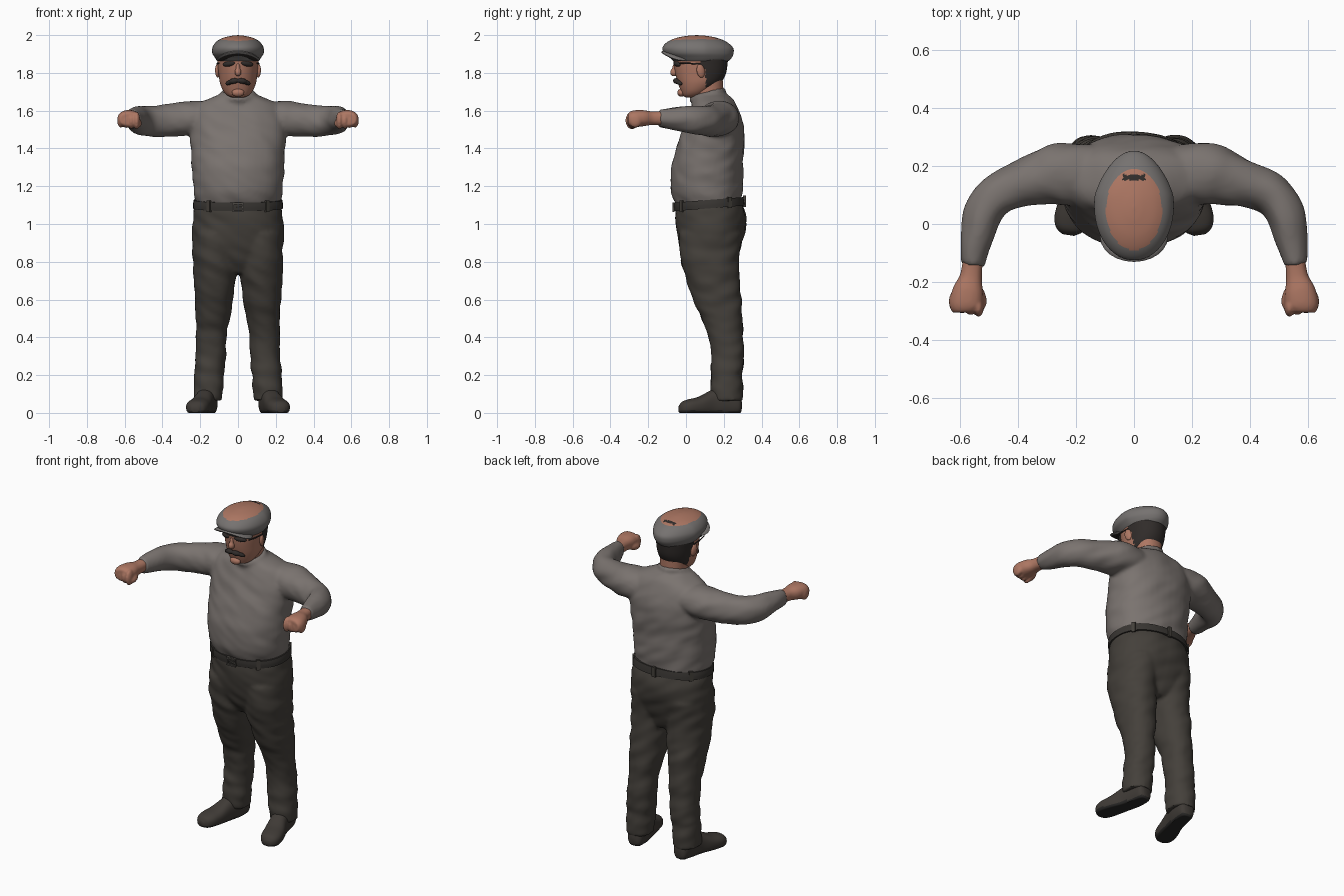
import bpy, bmesh, math
from mathutils import Vector, Matrix, Euler, noise

if "Cube" in bpy.data.objects:
    bpy.data.objects.remove(bpy.data.objects["Cube"])


def mat(name, rgb):
    m = bpy.data.materials.new(name)
    m.diffuse_color = (*rgb, 1)
    m.use_nodes = True
    m.node_tree.nodes["Principled BSDF"].inputs["Base Color"].default_value = m.diffuse_color
    return m


GREY = mat("grey wool", (0.195, 0.172, 0.160))
CAP = mat("cap grey", (0.180, 0.168, 0.162))
TROUSER = mat("dark trousers", (0.058, 0.051, 0.043))
LEATHER = mat("belt leather", (0.040, 0.036, 0.032))
SHOE = mat("shoe brown", (0.050, 0.043, 0.037))
SOLE = mat("sole black", (0.022, 0.021, 0.020))
SKIN = mat("skin", (0.42, 0.185, 0.125))
HAIR = mat("dark hair", (0.030, 0.025, 0.023))
METAL = mat("buckle", (0.075, 0.068, 0.060))


def loft(bm, secs, flat=True, side=1, n=40, power=2.2, steps=5):
    """Smooth closed tube through (x, y, z, half width, half depth) sections.
    flat: rings lie level; otherwise rings stand upright across a level path."""
    pts = [Vector(s) for s in secs]
    path = []
    for i in range(len(pts) - 1):
        p0, p1, p2 = pts[max(i - 1, 0)], pts[i], pts[i + 1]
        p3 = pts[min(i + 2, len(pts) - 1)]
        for k in range(steps):
            t = k / steps
            path.append(0.5 * (2 * p1 + (p2 - p0) * t + (2 * p0 - 5 * p1 + 4 * p2 - p3) * t * t
                               + (3 * p1 - p0 - 3 * p2 + p3) * t ** 3))
    path.append(pts[-1])
    rings = []
    for i, p in enumerate(path):
        u, v = Vector((1, 0, 0)), Vector((0, 1, 0))
        if not flat:
            d = path[min(i + 1, len(path) - 1)] - path[max(i - 1, 0)]
            u, v = Vector((d[1], -d[0], 0)).normalized(), Vector((0, 0, 1))
        ring = []
        for j in range(n):
            c, s = math.cos(math.tau * j / n), math.sin(math.tau * j / n)
            q = Vector(p[:3]) + u * p[3] * math.copysign(abs(c) ** (2 / power), c) \
                + v * p[4] * math.copysign(abs(s) ** (2 / power), s)
            ring.append(bm.verts.new((q.x * side, q.y, q.z)))
        rings.append(ring)
    for a, b in zip(rings, rings[1:]):
        for j in range(n):
            bm.faces.new((a[j], a[(j + 1) % n], b[(j + 1) % n], b[j]))
    bm.faces.new(rings[0])
    bm.faces.new(rings[-1])


def blob(bm, loc, size, rot=(0, 0, 0)):
    m = Matrix.LocRotScale(Vector(loc), Euler(rot), Vector(size))
    bmesh.ops.create_uvsphere(bm, u_segments=24, v_segments=14, radius=1, matrix=m)


def finish(name, bm, mats, rule=None, voxel=0, folds=0):
    """Make the object; optionally fuse its pieces, add cloth folds, colour by rule."""
    bmesh.ops.recalc_face_normals(bm, faces=bm.faces)
    me = bpy.data.meshes.new(name)
    bm.to_mesh(me)
    bm.free()
    ob = bpy.data.objects.new(name, me)
    bpy.context.collection.objects.link(ob)
    bpy.context.view_layer.objects.active = ob
    ob.select_set(True)
    if voxel:
        r = ob.modifiers.new("fuse", 'REMESH')
        r.mode, r.voxel_size = 'VOXEL', voxel
        s = ob.modifiers.new("soften", 'SMOOTH')
        s.factor, s.iterations = 0.5, 5
        for m in ("fuse", "soften"):
            bpy.ops.object.modifier_apply(modifier=m)
    me = ob.data
    if folds:
        moves = [v.normal * folds * noise.noise(Vector((v.co.x * 9, v.co.y * 9, v.co.z * 17 + v.co.x * 8)))
                 for v in me.vertices]
        for v, d in zip(me.vertices, moves):
            v.co += d
    me.materials.clear()
    for m in mats:
        me.materials.append(m)
    for p in me.polygons:
        p.material_index = rule(p.center) if rule else 0
    bpy.ops.object.shade_smooth_by_angle(angle=math.radians(50))
    ob.select_set(False)
    return ob


# Sweater: torso, both sleeves and the collar fused together
bm = bmesh.new()
loft(bm, [(0, .12, 1.10, .222, .172), (0, .112, 1.15, .232, .185), (0, .11, 1.2, .237, .192),
          (0, .112, 1.3, .245, .19), (0, .127, 1.4, .25, .18), (0, .145, 1.5, .255, .163),
          (0, .15, 1.58, .25, .138), (0, .148, 1.635, .21, .115), (0, .143, 1.665, .15, .1),
          (0, .13, 1.69, .085, .08)])
ARM = [(.12, .17, 1.56, .1, .085), (.25, .172, 1.56, .108, .093), (.32, .158, 1.553, .095, .09),
       (.40, .135, 1.546, .078, .084), (.475, .1, 1.545, .073, .079), (.522, .035, 1.55, .066, .074),
       (.545, -.06, 1.556, .055, .06), (.558, -.145, 1.56, .042, .046)]
for s in (-1, 1):
    loft(bm, ARM, flat=False, side=s, power=2)
for k in range(24):
    a = math.tau * k / 24
    blob(bm, (.08 * math.cos(a), .115 + .08 * math.sin(a), 1.685 + .025 * math.sin(a)), (.017, .017, .02))
finish("sweater", bm, [GREY], voxel=.011, folds=.006)

# Trousers: hips and two legs with gathered cuffs
bm = bmesh.new()
loft(bm, [(0, .12, 1.13, .222, .168), (0, .13, 1.05, .236, .186), (0, .133, .96, .243, .182),
          (0, .128, .87, .235, .16), (0, .13, .8, .2, .135), (0, .14, .74, .12, .1)])
LEG = [(.115, .13, .95, .12, .165), (.12, .125, .85, .119, .157), (.121, .135, .75, .115, .147),
       (.127, .165, .6, .101, .127), (.136, .2, .46, .085, .1), (.14, .21, .4, .083, .091),
       (.143, .22, .32, .08, .085), (.15, .218, .24, .081, .087), (.152, .216, .2, .077, .082),
       (.156, .215, .15, .081, .086), (.158, .215, .11, .077, .083), (.16, .217, .065, .078, .082)]
for s in (-1, 1):
    loft(bm, LEG, side=s)
finish("trousers", bm, [TROUSER], voxel=.011, folds=.007)

# Belt, higher at the back, with loops and buckle
bm = bmesh.new()
loft(bm, [(0, .125, 1.085, .238, .186), (0, .122, 1.108, .238, .186), (0, .12, 1.13, .234, .184)])
for v in bm.verts:
    v.co.z += .08 * (v.co.y - .15)
finish("belt", bm, [LEATHER])
bm = bmesh.new()
for a in (-130, -50, 35, 90, 145):
    c, s = math.cos(math.radians(a)), math.sin(math.radians(a))
    m = Matrix.LocRotScale(Vector((.238 * c, .122 + .188 * s, 1.105 + .015 * s)),
                           Euler((0, 0, math.radians(a))), Vector((.016, .022, .06)))
    bmesh.ops.create_cube(bm, size=1, matrix=m)
finish("belt_loops", bm, [TROUSER])
bm = bmesh.new()
for x, z, w, h in ((0, 1.108, .06, .009), (0, 1.068, .06, .009), (-.027, 1.088, .009, .046),
                   (.027, 1.088, .009, .046), (.008, 1.088, .03, .008)):
    bmesh.ops.create_cube(bm, size=1, matrix=Matrix.LocRotScale(
        Vector((x, -.066, z)), None, Vector((w, .012, h))))
finish("buckle", bm, [METAL])

# Shoes turned outwards, with flat soles
SHOE_PATH = [(.152, .293, .04, .025, .03), (.154, .275, .05, .045, .06), (.162, .21, .06, .052, .08),
             (.178, .14, .05, .052, .072), (.2, .07, .036, .06, .05), (.216, .015, .03, .06, .042),
             (.224, -.02, .025, .046, .034), (.227, -.038, .02, .02, .016)]
for s, label in ((-1, "right"), (1, "left")):
    bm = bmesh.new()
    loft(bm, SHOE_PATH, flat=False, side=s, power=2.4)
    for v in bm.verts:
        v.co.z = max(v.co.z, 0)
    finish(label + "_shoe", bm, [SHOE, SOLE], lambda c: int(c.z < .012))

    # Clenched hand: wrist, palm, four curled fingers and thumb
    bm = bmesh.new()
    loft(bm, [(.555, -.11, 1.56, .034, .038), (.563, -.18, 1.56, .038, .036),
              (.573, -.23, 1.56, .053, .043), (.58, -.28, 1.557, .058, .044),
              (.58, -.305, 1.555, .045, .034)], flat=False, side=s, power=2.3)
    for k in range(4):
        blob(bm, (s * (.537 + .028 * k), -.286 + .006 * k, 1.548), (.0185, .035, .047 - .003 * k))
    blob(bm, (s * .53, -.255, 1.535), (.02, .042, .022), (.2, 0, s * -.2))
    finish(label + "_hand", bm, [SKIN], voxel=.006)

# Neck
bm = bmesh.new()
loft(bm, [(0, .12, 1.62, .078, .075), (0, .115, 1.68, .074, .08), (0, .11, 1.76, .078, .085)])
finish("neck", bm, [SKIN])


# Head: skin in front, hair at the back and under the cap
def head_colour(c):
    back = c.y > .105 and c.z > 1.725
    sideburn = c.y > .075 and c.z > 1.82
    return int(back or sideburn or c.z > 1.868)


bm = bmesh.new()
loft(bm, [(0, .03, 1.67, .03, .03), (0, .038, 1.68, .055, .055), (0, .052, 1.705, .078, .08),
          (0, .07, 1.745, .095, .112), (0, .077, 1.79, .102, .132), (0, .078, 1.84, .107, .141),
          (0, .078, 1.89, .108, .142), (0, .078, 1.94, .09, .12)], n=72, steps=8, power=2.1)
finish("head", bm, [SKIN, HAIR], head_colour)

# Nose, ears, brows with spectacle lenses, moustache
bm = bmesh.new()
blob(bm, (0, -.063, 1.803), (.018, .022, .022))
blob(bm, (0, -.058, 1.825), (.012, .016, .035), (-.2, 0, 0))
blob(bm, (0, -.026, 1.695), (.035, .02, .022))
finish("nose_and_chin", bm, [SKIN], voxel=.005)
for s, label in ((-1, "right"), (1, "left")):
    bm = bmesh.new()
    blob(bm, (s * .108, .078, 1.81), (.012, .022, .036), (.2, 0, s * .3))
    finish(label + "_ear", bm, [SKIN])
    bm = bmesh.new()
    blob(bm, (s * .048, -.047, 1.848), (.036, .014, .014), (0, s * .15, s * .42))
    finish(label + "_eye_and_brow", bm, [HAIR])
    bm = bmesh.new()
    loft(bm, [(.1, -.035, 1.852, .003, .004), (.109, .02, 1.85, .003, .004),
              (.111, .08, 1.847, .003, .004)], flat=False, side=s, n=10)
    finish(label + "_spectacle_arm", bm, [HAIR])
bm = bmesh.new()
for s in (-1, 1):
    blob(bm, (s * .022, -.052, 1.757), (.028, .016, .015), (0, s * .15, s * .25))
    blob(bm, (s * .047, -.036, 1.748), (.024, .014, .012), (0, s * .4, s * .65))
finish("moustache", bm, [HAIR], voxel=.004)


# Flat cap: bare-toned oval on the crown, dark mark behind it
def cap_colour(c):
    if abs(c.x) < .04 and .152 < c.y < .17 and c.z > 1.93:
        return 2
    oval = (c.x / .097) ** 2 + ((c.y - .05) / .14) ** 2 < 1
    return int(oval and c.z > 1.95)


bm = bmesh.new()
loft(bm, [(0, .08, 1.862, .108, .145), (0, .078, 1.88, .122, .164), (0, .068, 1.905, .136, .184),
          (0, .062, 1.935, .135, .186), (0, .058, 1.965, .115, .155), (0, .057, 1.985, .08, .108),
          (0, .057, 1.996, .035, .05), (0, .057, 1.9995, .004, .006)], n=80, steps=8, power=2.05)
for v in bm.verts:  # egg outline, narrower towards the back
    v.co.x *= 1 - 1.3 * max(0, v.co.y - .1)
finish("cap", bm, [CAP, SKIN, HAIR], cap_colour)
bm = bmesh.new()
blob(bm, (0, -.045, 1.892), (.117, .088, .017), (-.22, 0, 0))
for v in bm.verts:  # peak curves down at the sides
    v.co.z -= 1.6 * v.co.x ** 2
finish("cap_peak", bm, [CAP, HAIR], lambda c: int(c.z < 1.885 - 1.6 * c.x ** 2 - .22 * (c.y + .045)))
